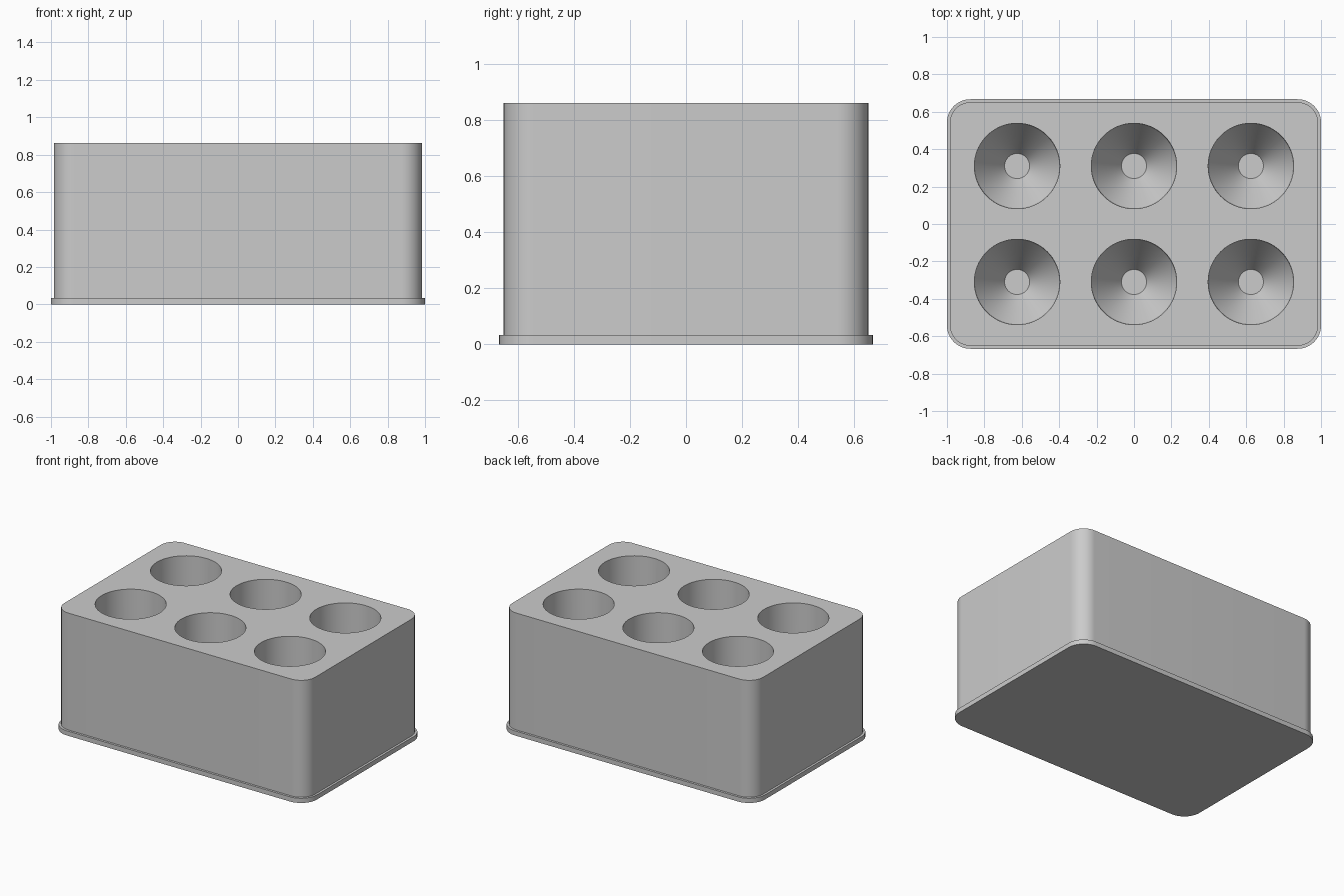
import bpy, bmesh, math

cube = bpy.data.objects.get("Cube")
if cube:
    bpy.data.objects.remove(cube, do_unlink=True)

grey = bpy.data.materials.new("light_grey_plastic")
grey.use_nodes = True
colour = (0.6, 0.6, 0.6, 1)
grey.diffuse_color = colour
grey.node_tree.nodes["Principled BSDF"].inputs["Base Color"].default_value = colour


def rounded_rect(hx, hy, r, z, steps=16):
    """Counter-clockwise outline of a rectangle with round corners."""
    pts = []
    for i, (sx, sy) in enumerate(((1, 1), (-1, 1), (-1, -1), (1, -1))):
        for k in range(steps + 1):
            a = math.pi / 2 * (i + k / steps)
            pts.append((sx * (hx - r) + r * math.cos(a),
                        sy * (hy - r) + r * math.sin(a), z))
    return pts


def circle(cx, cy, r, z, n=96):
    return [(cx + r * math.cos(math.tau * i / n),
             cy + r * math.sin(math.tau * i / n), z) for i in range(n)]


def loft(bm, outlines):
    """Closed solid through a stack of outlines, bottom to top."""
    rings = [[bm.verts.new(p) for p in o] for o in outlines]
    for low, high in zip(rings, rings[1:]):
        for i in range(len(low)):
            j = (i + 1) % len(low)
            bm.faces.new((low[i], low[j], high[j], high[i]))
    bm.faces.new(rings[0][::-1])
    bm.faces.new(rings[-1])


def make_object(name, bm):
    mesh = bpy.data.meshes.new(name)
    bm.to_mesh(mesh)
    bm.free()
    mesh.materials.append(grey)
    obj = bpy.data.objects.new(name, mesh)
    bpy.context.collection.objects.link(obj)
    return obj


# Block with a thin flange around its foot
TOP, FLANGE = 0.862, 0.033
bm = bmesh.new()
loft(bm, [rounded_rect(1, 0.667, 0.125, 0),
          rounded_rect(1, 0.667, 0.125, FLANGE),
          rounded_rect(0.984, 0.651, 0.11, FLANGE),
          rounded_rect(0.984, 0.651, 0.11, TOP)])
rack = make_object("tube_rack", bm)

# Six tube wells: straight walls above a cone with a small flat floor
R, FLOOR, CONE_TOP = 0.229, 0.065, 0.30
bm = bmesh.new()
for x in (-0.625, 0, 0.625):
    for y in (-0.31, 0.31):
        loft(bm, [circle(x, y, 0.067, FLOOR), circle(x, y, R - 0.004, CONE_TOP),
                  circle(x, y, R, TOP + 0.1)])
wells = make_object("well_cutters", bm)
wells.hide_render = True

cut = rack.modifiers.new("wells", "BOOLEAN")
cut.operation = "DIFFERENCE"
cut.solver = "EXACT"
cut.object = wells

bpy.ops.object.select_all(action="DESELECT")
rack.select_set(True)
bpy.context.view_layer.objects.active = rack
bpy.ops.object.modifier_apply(modifier=cut.name)
bpy.data.objects.remove(wells, do_unlink=True)
bpy.ops.object.shade_smooth_by_angle(angle=math.radians(25))
